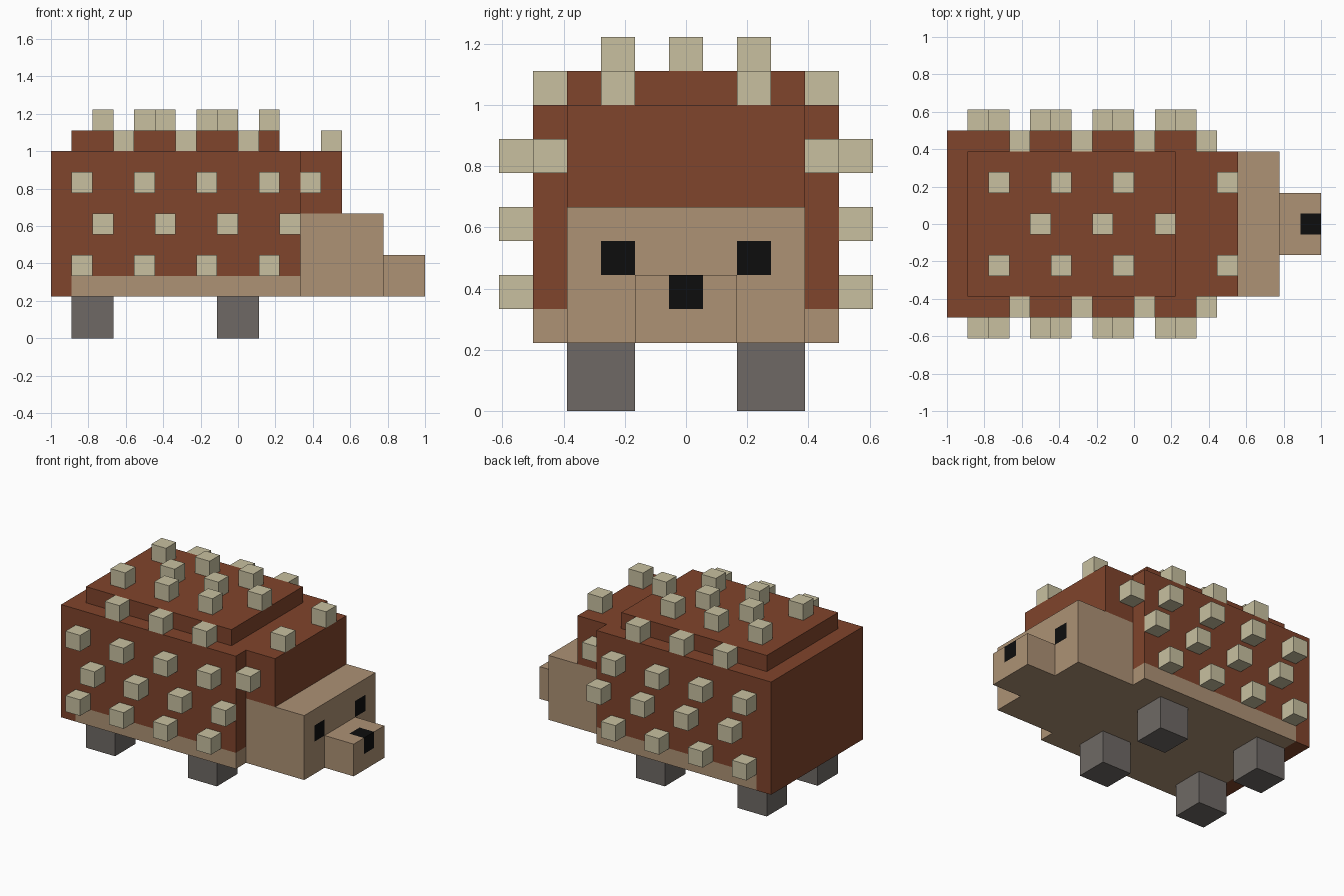
import bpy
import bmesh
from mathutils import Vector

U = 1 / 9  # one block unit; all sizes below are in units

cube = bpy.data.objects.get("Cube")
if cube:
    bpy.data.objects.remove(cube, do_unlink=True)


def material(name, r, g, b):
    m = bpy.data.materials.new(name)
    m.use_nodes = True
    m.diffuse_color = (r, g, b, 1)
    m.node_tree.nodes["Principled BSDF"].inputs["Base Color"].default_value = (r, g, b, 1)
    return m


BROWN = material("russet brown", 0.216, 0.058, 0.025)
TAN = material("tan", 0.418, 0.287, 0.178)
CREAM = material("cream", 0.578, 0.527, 0.352)
GREY = material("grey", 0.156, 0.141, 0.130)
BLACK = material("black", 0.004, 0.004, 0.004)


def add_box(bm, low, high):
    low, high = Vector(low), Vector(high)
    size, mid = high - low, (low + high) / 2
    for v in bmesh.ops.create_cube(bm, size=1)["verts"]:
        v.co = v.co * size + mid


def finish(bm, name, mats):
    bmesh.ops.scale(bm, vec=(U, U, U), verts=bm.verts)
    mesh = bpy.data.meshes.new(name)
    bm.to_mesh(mesh)
    bm.free()
    for m in mats:
        mesh.materials.append(m)
    obj = bpy.data.objects.new(name, mesh)
    bpy.context.scene.collection.objects.link(obj)
    return obj


def block(name, low, high, mats, cuts=(), rule=None):
    """Box cut along (axis, position) planes; faces matching rule get the second material."""
    bm = bmesh.new()
    add_box(bm, low, high)
    for axis, pos in cuts:
        normal = Vector((axis == "x", axis == "y", axis == "z"))
        bmesh.ops.bisect_plane(bm, geom=bm.verts[:] + bm.edges[:] + bm.faces[:],
                               plane_co=normal * pos, plane_no=normal)
    if rule:
        for f in bm.faces:
            f.material_index = int(rule(f.calc_center_median()))
    return finish(bm, name, mats)


# Body with a tan belly band that stops short of the rump
block("body", (-9, -4.5, 2), (3, 4.5, 9), (BROWN, TAN), [("z", 3), ("x", -8)],
      lambda c: c.z < 3 and c.x > -8)
block("back_slab", (-8, -3.5, 9), (2, 3.5, 10), (BROWN,))
block("forehead", (3, -3.5, 6), (5, 3.5, 9), (BROWN,))

# Head with eyes, snout with nose
block("head", (3, -3.5, 2), (7, 3.5, 6), (TAN, BLACK),
      [("y", y) for y in (-2.5, -1.5, 1.5, 2.5)] + [("z", 4), ("z", 5)],
      lambda c: c.x > 6.9 and 1.5 < abs(c.y) < 2.5 and 4 < c.z < 5)
block("snout", (7, -1.5, 2), (9, 1.5, 4), (TAN, BLACK),
      [("y", -0.5), ("y", 0.5), ("x", 8), ("z", 3)],
      lambda c: c.x > 8 and abs(c.y) < 0.5 and c.z > 3)

# Legs
for side, y in (("left", 1.5), ("right", -3.5)):
    # The model's head points along +x
    for end, x in (("rear", -8), ("fore", -1)):
        block(f"{end}_leg_{side}", (x, y, 0), (x + 2, y + 2, 2), (GREY,))


def spikes(name, rows, mirrored=True):
    """Rows of unit cubes: (first x, count, y centre, base z), spaced three units apart."""
    bm = bmesh.new()
    for x0, count, y, z in rows:
        for i in range(count):
            for s in ((1, -1) if mirrored else (1,)):
                x = x0 + 3 * i
                add_box(bm, (x, s * y - 0.5, z), (x + 1, s * y + 0.5, z + 1))
    return finish(bm, name, (CREAM,))


# Spikes
spikes("flank_spikes", [(-8, 4, 5, 7), (-7, 4, 5, 5), (-8, 4, 5, 3)])
spikes("slab_edge_spikes", [(-6, 3, 4, 9)])
spikes("top_spikes", [(-7, 3, 2, 10)])
spikes("ridge_spikes", [(-5, 3, 0, 10)], mirrored=False)
spikes("forehead_spikes", [(3, 1, 4, 7), (4, 1, 2, 9)])
